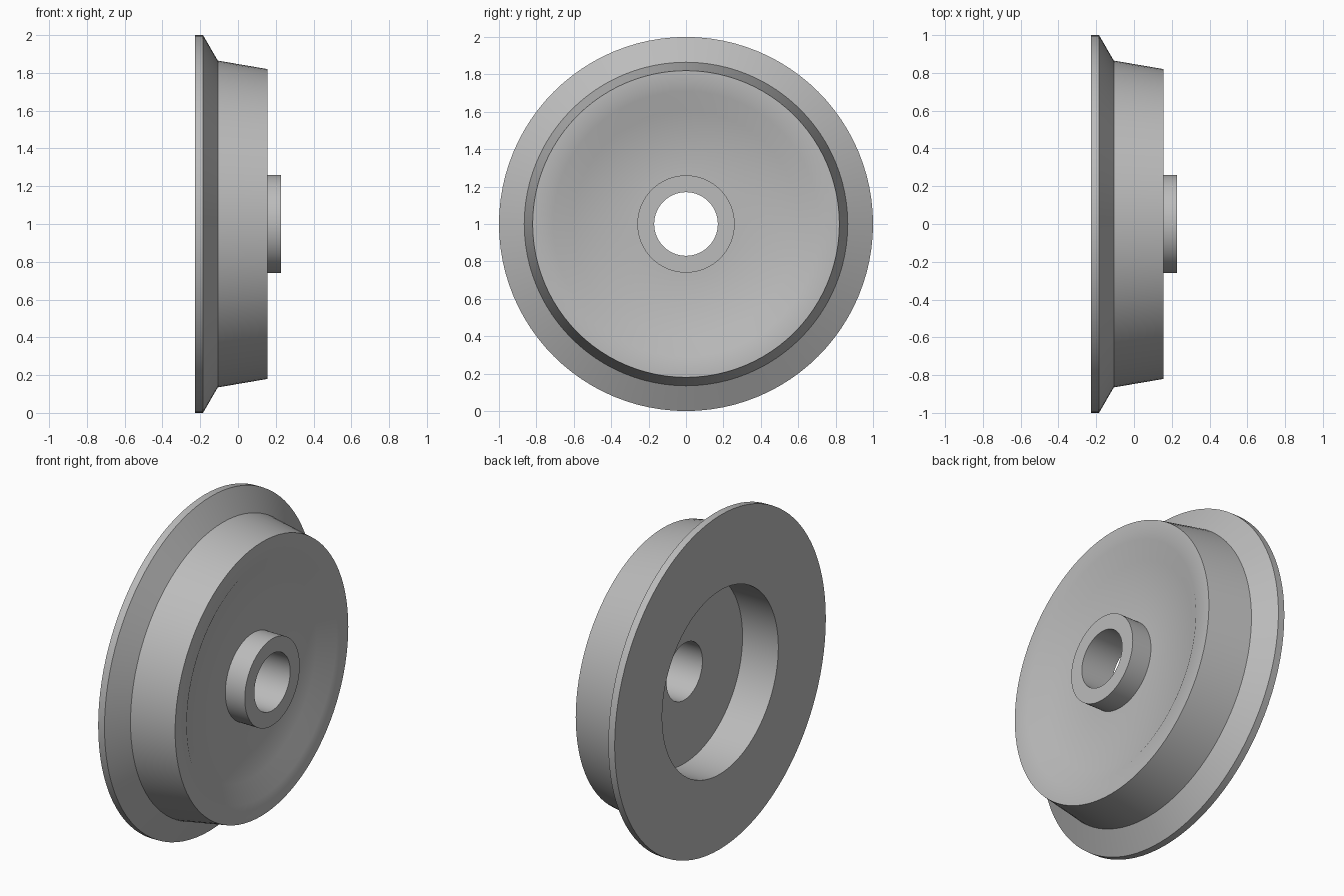
import bpy, bmesh, math

cube = bpy.data.objects.get("Cube")
if cube:
    bpy.data.objects.remove(cube)

SEGMENTS = 96
CENTRE_Z = 1.0

steel = bpy.data.materials.new("plain grey steel")
steel.use_nodes = True
GREY = (0.5, 0.5, 0.5, 1)
steel.diffuse_color = GREY
steel.node_tree.nodes["Principled BSDF"].inputs["Base Color"].default_value = GREY


def lathe(name, profile, staggered=()):
    """Revolve a closed (x, radius) profile about the axle; staggered rings turn half a step."""
    bm = bmesh.new()
    rings = []
    for i, (x, r) in enumerate(profile):
        shift = 0.5 if i in staggered else 0.0
        angles = [math.tau * (k + shift) / SEGMENTS for k in range(SEGMENTS)]
        rings.append([bm.verts.new((x, r * math.cos(a), r * math.sin(a))) for a in angles])
    for i, a in enumerate(rings):
        j = (i + 1) % len(rings)
        b = rings[j]
        for k in range(SEGMENTS):
            n = (k + 1) % SEGMENTS
            if (i in staggered) == (j in staggered):
                bm.faces.new((a[k], a[n], b[n], b[k]))
            elif j in staggered:
                bm.faces.new((a[k], a[n], b[k]))
                bm.faces.new((a[n], b[n], b[k]))
            else:
                bm.faces.new((a[k], a[n], b[n]))
                bm.faces.new((a[k], b[n], b[k]))
    bmesh.ops.recalc_face_normals(bm, faces=bm.faces)
    mesh = bpy.data.meshes.new(name)
    bm.to_mesh(mesh)
    bm.free()
    mesh.materials.append(steel)
    obj = bpy.data.objects.new(name, mesh)
    obj.location.z = CENTRE_Z
    bpy.context.collection.objects.link(obj)
    bpy.ops.object.select_all(action="DESELECT")
    obj.select_set(True)
    bpy.context.view_layer.objects.active = obj
    bpy.ops.object.shade_smooth_by_angle(angle=math.radians(31))
    return obj


# Flanged wheel: back recess, flange, tapered tread, dished web, hub and bore
lathe("flanged_wheel", [
    (0.01, 0.17),      # bore, back end
    (0.01, 0.55),      # back recess floor
    (-0.227, 0.55),    # back recess mouth
    (-0.227, 1.0),     # flange back
    (-0.185, 1.0),     # flange edge
    (-0.107, 0.865),   # flange root
    (0.157, 0.82),     # tread end
    (0.157, 0.71),     # rim inner edge
    (0.098, 0.605),    # foot of the dish
    (0.098, 0.26),     # hub base
    (0.227, 0.26),     # hub end
    (0.227, 0.17),     # bore, front end
], staggered={8})
